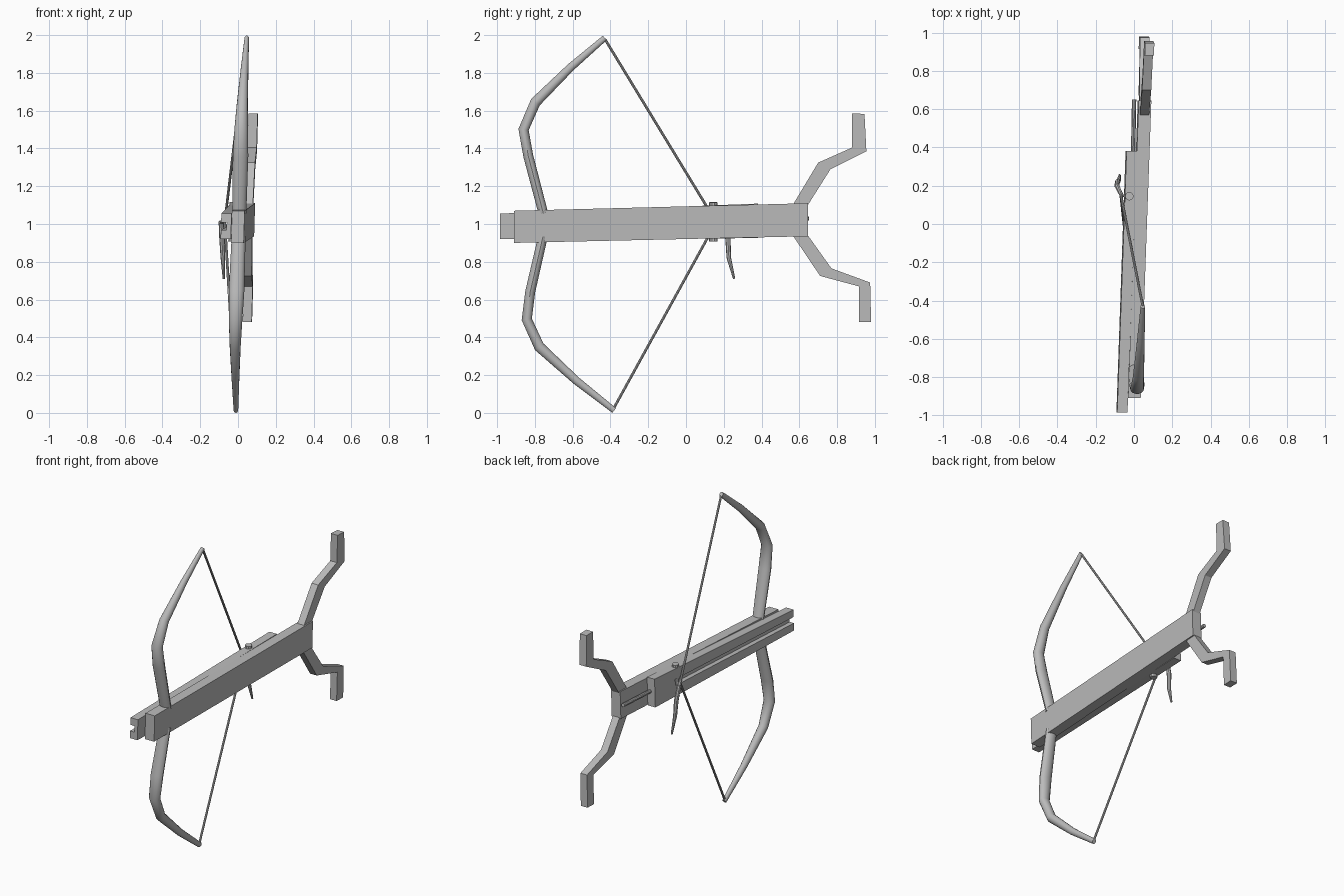
import bpy, bmesh, math
from mathutils import Vector

if "Cube" in bpy.data.objects:
    bpy.data.objects.remove(bpy.data.objects["Cube"])

grey = bpy.data.materials.new("grey")
grey.diffuse_color = (0.5, 0.5, 0.5, 1)
grey.use_nodes = True
grey.node_tree.nodes["Principled BSDF"].inputs["Base Color"].default_value = grey.diffuse_color


def lean(off, y, z):
    """World point from a sideways offset; the whole weapon leans slightly."""
    return Vector((off + 0.035 * (y + 0.91) + 0.03 * (z - 1), y, z))


def finish(name, bm, smooth=False):
    bmesh.ops.recalc_face_normals(bm, faces=bm.faces)
    me = bpy.data.meshes.new(name)
    bm.to_mesh(me)
    bm.free()
    me.materials.append(grey)
    ob = bpy.data.objects.new(name, me)
    bpy.context.collection.objects.link(ob)
    if smooth:
        bpy.ops.object.select_all(action='DESELECT')
        ob.select_set(True)
        bpy.context.view_layer.objects.active = ob
        bpy.ops.object.shade_smooth_by_angle(angle=math.radians(35))
    return ob


def loft(name, rings, smooth=False):
    """Skin a row of equal-length rings and cap both ends."""
    bm = bmesh.new()
    vs = [[bm.verts.new(p) for p in r] for r in rings]
    n = len(vs[0])
    for a, b in zip(vs, vs[1:]):
        for i in range(n):
            j = (i + 1) % n
            bm.faces.new((a[i], a[j], b[j], b[i]))
    bm.faces.new(vs[0])
    bm.faces.new(vs[-1])
    return finish(name, bm, smooth)


def strip(name, left, right, half):
    """Slab between two (y, z) edge lines."""
    loft(name, [[lean(-half, *a), lean(half, *a), lean(half, *b), lean(-half, *b)]
                for a, b in zip(left, right)])


def tube(name, pts, radii, sides=10):
    """Round bar through world points."""
    rings = []
    for i, p in enumerate(pts):
        d = (pts[min(i + 1, len(pts) - 1)] - pts[max(i - 1, 0)]).normalized()
        u = d.cross(Vector((1, 0, 0)))
        u = (u if u.length > 0.2 else d.cross(Vector((0, 0, 1)))).normalized()
        v = d.cross(u)
        rings.append([p + radii[i] * (u * math.cos(t) + v * math.sin(t))
                      for t in (2 * math.pi * k / sides for k in range(sides))])
    loft(name, rings, True)


# main stock beam
strip("stock_beam", [(-0.91, 1.07), (0.645, 1.11)], [(-0.91, 0.90), (0.645, 0.935)], 0.033)

# shoulder arms
strip("upper_shoulder_arm",
      [(0.565, 1.10), (0.70, 1.325), (0.88, 1.405), (0.88, 1.585)],
      [(0.645, 1.10), (0.765, 1.29), (0.955, 1.385), (0.945, 1.583)], 0.024)
strip("lower_shoulder_arm",
      [(0.565, 0.94), (0.71, 0.725), (0.915, 0.67), (0.915, 0.48)],
      [(0.645, 0.94), (0.77, 0.765), (0.975, 0.69), (0.98, 0.48)], 0.024)


# grooved bolt rail, open toward -x, with a solid block at its rear
def rail_ring(y, groove):
    t = (y + 0.985) / 1.365
    lo, hi = 0.92 + 0.005 * t, 1.055 + 0.053 * t
    mid, g = (lo + hi) / 2, 0.02
    prof = [(-0.033, lo), (-0.033, hi), (-0.087, hi), (-0.087, mid + g),
            (-0.087 + groove, mid + g), (-0.087 + groove, mid - g),
            (-0.087, mid - g), (-0.087, lo)]
    return [lean(x, y, z) for x, z in prof]


loft("bolt_rail", [rail_ring(-0.985, 0.03), rail_ring(0.18, 0.03)])
loft("rail_rear_block", [[r[k] for k in (0, 1, 2, 7)]
                         for r in (rail_ring(0.18, 0), rail_ring(0.38, 0))])

# slim rod behind the rail
tube("rear_rod", [lean(-0.05, 0.37, 1.02), lean(-0.055, 0.65, 1.03)], [0.012] * 2)


# bow limbs: y, z, half thickness, half width
def limb(name, rows, sides=14):
    rings = []
    for i, (y, z, h, w) in enumerate(rows):
        a, b = rows[max(i - 1, 0)], rows[min(i + 1, len(rows) - 1)]
        d = Vector((b[0] - a[0], b[1] - a[1])).normalized()
        ring = []
        for k in range(sides):
            t = 2 * math.pi * k / sides
            s = h * math.sin(t)
            ring.append(lean(w * math.cos(t), y + d.y * s, z - d.x * s))
        rings.append(ring)
    loft(name, rings, True)


limb("upper_limb", [(-0.755, 1.055, 0.026, 0.037), (-0.835, 1.36, 0.027, 0.041),
                    (-0.86, 1.50, 0.028, 0.036), (-0.797, 1.645, 0.029, 0.029),
                    (-0.61, 1.83, 0.022, 0.02), (-0.43, 1.985, 0.016, 0.012)])
limb("lower_limb", [(-0.757, 0.935, 0.026, 0.037), (-0.825, 0.64, 0.027, 0.041),
                    (-0.843, 0.495, 0.028, 0.036), (-0.777, 0.35, 0.029, 0.029),
                    (-0.58, 0.17, 0.022, 0.02), (-0.38, 0.013, 0.016, 0.012)])

# drawn bowstring halves meeting at the catch
catch = Vector((-0.07, 0.16, 1.01))
for name, y, z in (("upper_string", -0.43, 1.98), ("lower_string", -0.385, 0.02)):
    tube(name, [lean(0, y, z), catch], [0.007, 0.007], 8)

# catch pin across the rail
tube("catch_pin", [lean(-0.065, 0.145, z) for z in (0.908, 1.115)], [0.022] * 2)

# curved trigger lever
tube("trigger_lever", [Vector(p) for p in ((-0.06, 0.14, 1.02), (-0.09, 0.20, 1.01),
     (-0.085, 0.222, 0.92), (-0.08, 0.227, 0.82), (-0.075, 0.255, 0.71))],
     [0.01, 0.013, 0.014, 0.012, 0.006], 8)
